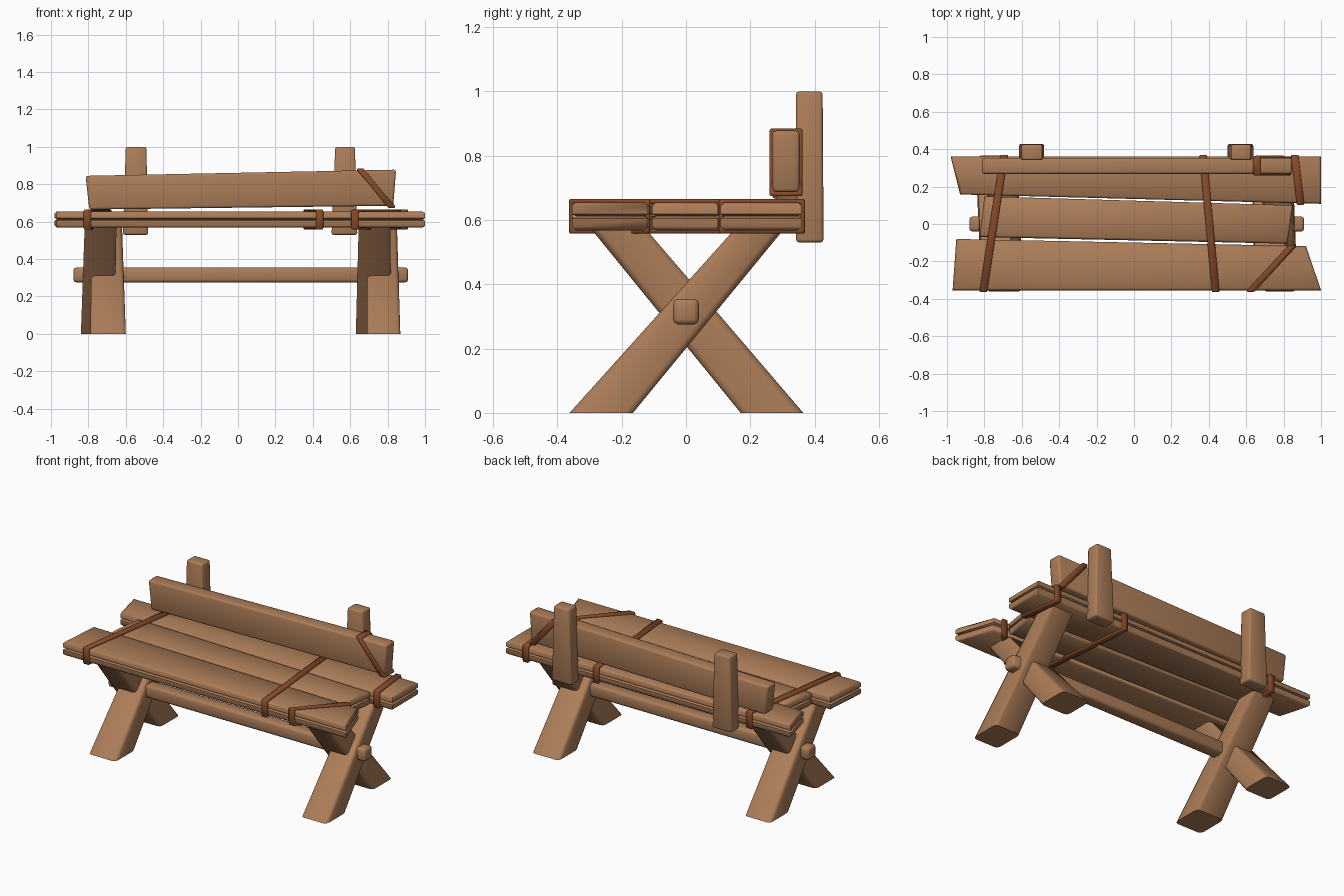
import bpy, bmesh, math
from mathutils import Vector

if "Cube" in bpy.data.objects:
    bpy.data.objects.remove(bpy.data.objects["Cube"])


def material(name, rgb):
    m = bpy.data.materials.new(name)
    m.diffuse_color = (*rgb, 1)
    m.use_nodes = True
    m.node_tree.nodes["Principled BSDF"].inputs["Base Color"].default_value = m.diffuse_color
    return m


WOOD = material("brown wood", (0.413, 0.205, 0.098))
STRAP = material("reddish leather", (0.235, 0.068, 0.022))


def finish(name, bm, mat):
    bmesh.ops.recalc_face_normals(bm, faces=bm.faces)
    me = bpy.data.meshes.new(name)
    bm.to_mesh(me)
    bm.free()
    me.materials.append(mat)
    ob = bpy.data.objects.new(name, me)
    bpy.context.collection.objects.link(ob)
    bpy.ops.object.select_all(action='DESELECT')
    ob.select_set(True)
    bpy.context.view_layer.objects.active = ob
    bpy.ops.object.shade_smooth_by_angle(angle=math.radians(50))


def loft(name, rings, bevel=0, long_only=False):
    """Skin a stack of rings, cap the ends, optionally bevel the edges."""
    bm = bmesh.new()
    vs = [[bm.verts.new(p) for p in r] for r in rings]
    n = len(vs[0])
    long_edges = []
    for a, b in zip(vs, vs[1:]):
        for i in range(n):
            j = (i + 1) % n
            bm.faces.new((a[i], a[j], b[j], b[i]))
            long_edges.append(bm.edges.get((a[i], b[i])))
    bm.faces.new(vs[0])
    bm.faces.new(vs[-1])
    if bevel:
        bmesh.ops.bevel(bm, geom=long_edges if long_only else bm.edges[:],
                        offset=bevel, segments=2, profile=0.5, affect='EDGES')
    finish(name, bm, WOOD)


def rect(x0, x1, y0, y1, z):
    return [(x0, y0, z), (x1, y0, z), (x1, y1, z), (x0, y1, z)]


def plank(name, outline):
    """Seat plank with chamfered rims and a split running round its edge."""
    layers = ((.568, .012), (.579, 0), (.605, 0), (.612, .012),
              (.619, 0), (.644, 0), (.655, .012))
    cx = sum(p[0] for p in outline) / 4
    cy = sum(p[1] for p in outline) / 4
    rings = []
    for z, inset in layers:
        rings.append([(x - math.copysign(inset, x - cx),
                       y - math.copysign(inset, y - cy), z) for x, y in outline])
    loft(name, rings)


def strap(name, corners, width=0.04, t=0.014):
    """Flat band looped through four outer corners, width along x."""
    bm = bmesh.new()
    c = sum((Vector(p) for p in corners), Vector()) / 4
    loops = []
    for p in corners:
        p = Vector(p)
        q = p.copy()
        q.y -= math.copysign(t, p.y - c.y)
        q.z -= math.copysign(t, p.z - c.z)
        w = Vector((width / 2, 0, 0))
        loops.append([bm.verts.new(v) for v in (p - w, p + w, q + w, q - w)])
    for i in range(4):
        a, b = loops[i], loops[(i + 1) % 4]
        for k in range(4):
            m = (k + 1) % 4
            bm.faces.new((a[k], a[m], b[m], b[k]))
    bmesh.ops.bevel(bm, geom=bm.edges[:], offset=0.004, segments=1, affect='EDGES')
    finish(name, bm, STRAP)


# Seat planks
plank("front_seat_plank", [(-.97, -.355), (1.0, -.355), (.92, -.118), (-.95, -.08)])
plank("middle_seat_plank", [(-.825, -.07), (.82, -.105), (.85, .10), (-.80, .148)])
plank("back_seat_plank", [(-.93, .158), (1.0, .108), (1.0, .36), (-.98, .36)])

# Backrest board and its two posts
loft("backrest_board", [
    [(-.795, y0, .665), (.83, y0, .685), (.83, y1, .685), (-.795, y1, .665)]
    if low else
    [(-.815, y0, .845), (.845, y0, .878), (.845, y1, .878), (-.815, y1, .845)]
    for low, y0, y1 in ((True, .268, .354), (False, .268, .354))], bevel=.012)
for side, low, high in (("left", (-.615, -.48), (-.60, -.49)),
                        ("right", (.50, .638), (.52, .625))):
    loft(side + "_back_post", [rect(*low, .342, .428, .53),
                               rect(*high, .342, .425, 1.0)], bevel=.01)

# Crossed legs: one rises to the back, the other to the front
for side, a_low, a_high, b_low, b_high in (
        ("left", (-.79, -.60), (-.78, -.62), (-.84, -.66), (-.82, -.65)),
        ("right", (.69, .868), (.69, .85), (.63, .82), (.645, .815))):
    loft(side + "_leg_rising_back", [rect(*a_low, -.362, -.165, 0),
                                     rect(*a_high, .152, .305, .572)], .02, True)
    loft(side + "_leg_rising_front", [rect(*b_low, .17, .365, 0),
                                      rect(*b_high, -.295, -.125, .572)], .02, True)

# Crossbar through the legs
loft("crossbar", [[(x, -.04, .275), (x, .04, .275), (x, .04, .355), (x, -.04, .355)]
                  for x in (-.88, .91)], bevel=.016)


# Straps round the seat planks
def seat_strap(name, x_front, y_front, x_back, y_back):
    strap(name, [(x_front, y_front, .558), (x_front, y_front, .665),
                 (x_back, y_back, .665), (x_back, y_back, .558)])


seat_strap("left_seat_strap", -.805, -.364, -.695, .37)
seat_strap("middle_seat_strap", .436, -.364, .37, .37)
seat_strap("back_plank_strap", .89, .102, .86, .37)
seat_strap("front_plank_strap", .625, -.364, .845, -.112)

# Diagonal strap round the backrest board
strap("backrest_strap", [(.655, .26, .884), (.655, .362, .884),
                         (.82, .362, .674), (.82, .26, .674)])
